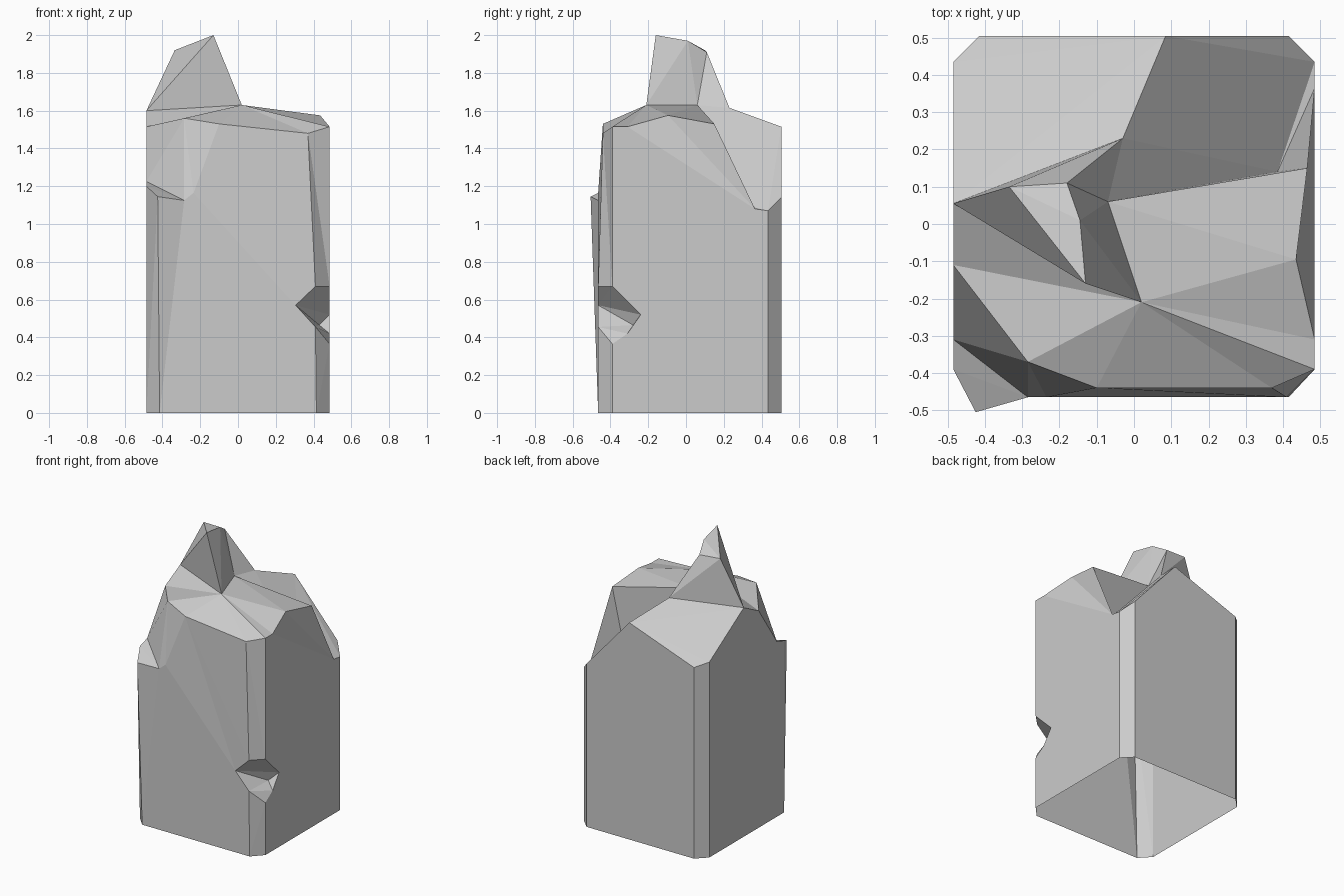
import bpy
import bmesh

old = bpy.data.objects.get("Cube")
if old:
    bpy.data.objects.remove(old, do_unlink=True)

# Stone colour
stone = bpy.data.materials.new("grey stone")
stone.use_nodes = True
grey = (0.6, 0.6, 0.6, 1)
stone.diffuse_color = grey
stone.node_tree.nodes["Principled BSDF"].inputs["Base Color"].default_value = grey

# Outer faces of the shaft, and where its chamfered corners begin
side, front, back = 0.485, -0.465, 0.505
cham_x, cham_front, cham_back = 0.415, -0.39, 0.435


def patchwork(name, corners, patches):
    """Faceted stone shell: each patch names the corners it joins."""
    bm = bmesh.new()
    verts = {key: bm.verts.new(co) for key, co in corners.items()}
    for patch in patches:
        bm.faces.new([verts[key] for key in patch])
    bmesh.ops.recalc_face_normals(bm, faces=bm.faces)
    bmesh.ops.triangulate(bm, faces=bm.faces, ngon_method='EAR_CLIP')
    mesh = bpy.data.meshes.new(name)
    bm.to_mesh(mesh)
    bm.free()
    mesh.materials.append(stone)
    obj = bpy.data.objects.new(name, mesh)
    bpy.context.scene.collection.objects.link(obj)


corners = {}

# Open foot: chamfered square, f/b for front/back and l/r for the -x/+x side
for s, tag in ((-1, "l"), (1, "r")):
    for depth, cham, end in ((front, cham_front, "f"), (back, cham_back, "b")):
        corners[end + tag] = (s * cham_x, depth, 0)
        corners[tag + end] = (s * side, cham, 0)

# Broken rim around the top of the shaft
corners.update({
    "nub": (-0.425, -0.505, 1.145), "nubside": (-side, cham_front, 1.2),
    "ledge": (-side, -0.31, 1.225), "notch": (-0.285, front, 1.125),
    "notchend": (-0.235, front, 1.165), "lip": (-0.1, -0.44, 1.53),
    "frontright": (0.37, -0.44, 1.48), "rightfront": (side, cham_front, 1.515),
    "right": (side, -0.31, 1.515), "ridge": (0.435, -0.095, 1.575),
    "shoulder": (0.465, 0.15, 1.53), "slope": (side, 0.365, 1.08),
    "rightback": (side, cham_back, 1.07), "backright": (cham_x, back, 1.14),
    "back": (0.085, back, 1.515), "backleft": (-cham_x, back, 1.335),
    "leftback": (-side, cham_back, 1.365), "left": (-side, 0.055, 1.6),
    "leftfront": (-side, -0.11, 1.515), "scoop": (-0.285, -0.37, 1.56),
    "pit": (0.385, 0.14, 1.14),
})

# Spike rising from the broken top
corners.update({
    "heel": (-0.03, 0.23, 1.615), "waist": (-0.07, 0.06, 1.63),
    "toe": (0.02, -0.21, 1.63), "peak": (-0.13, -0.16, 2),
    "crest": (-0.145, 0.01, 1.97), "tail": (-0.18, 0.11, 1.91),
    "wing": (-0.335, 0.1, 1.92),
})

# Chip knocked out of the front corner
corners.update({
    "chipleft": (0.305, front, 0.57), "chipdeep": (0.43, -0.28, 0.465),
    "chiptop": (0.41, front, 0.67), "chipcorner": (side, cham_front, 0.67),
    "chipright": (side, -0.24, 0.52), "chiplow": (side, -0.31, 0.42),
    "chipfoot": (side, cham_front, 0.365), "chipfront": (0.41, front, 0.455),
})

walls = [
    ("fl", "fr", "chipfront", "chipleft"),
    ("fl", "chipleft", "notchend", "notch"),
    ("fl", "notch", "nub"),
    ("chipleft", "chiptop", "frontright", "lip"),
    ("chipleft", "lip", "notchend"),
    ("fr", "rf", "chipfoot", "chipfront"),
    ("chiptop", "chipcorner", "rightfront", "frontright"),
    ("rf", "rb", "rightback", "slope", "chipright", "chiplow", "chipfoot"),
    ("chipcorner", "chipright", "slope", "right", "rightfront"),
    ("right", "slope", "shoulder", "ridge"),
    ("rb", "br", "backright", "rightback"),
    ("br", "bl", "backleft", "back", "backright"),
    ("bl", "lb", "leftback", "backleft"),
    ("lb", "lf", "nubside", "ledge", "leftfront", "left", "leftback"),
    ("lf", "fl", "nub", "nubside"),
]
chip = [
    ("chiptop", "chipcorner", "chipright", "chipdeep", "chipleft"),
    ("chipdeep", "chipright", "chiplow"),
    ("chipleft", "chipdeep", "chiplow", "chipfoot", "chipfront"),
]
broken_top = [
    ("ledge", "nubside", "nub", "notch"),
    ("leftfront", "ledge", "notch", "scoop"),
    ("scoop", "notch", "notchend", "lip"),
    ("left", "leftfront", "toe"),
    ("leftfront", "scoop", "toe"),
    ("scoop", "lip", "toe"),
    ("lip", "frontright", "toe"),
    ("frontright", "rightfront", "toe"),
    ("rightfront", "right", "toe"),
    ("toe", "right", "ridge", "waist"),
    ("waist", "ridge", "shoulder"),
    ("waist", "shoulder", "pit"),
    ("pit", "shoulder", "slope"),
    ("waist", "pit", "slope", "rightback", "backright", "back", "heel"),
    ("left", "heel", "back"),
    ("left", "back", "backleft", "leftback"),
]
spike = [
    ("left", "toe", "peak"),
    ("left", "peak", "wing"),
    ("wing", "peak", "crest", "tail"),
    ("peak", "toe", "waist", "crest"),
    ("crest", "waist", "heel", "tail"),
    ("left", "wing", "heel"),
    ("wing", "tail", "heel"),
]
patchwork("broken_pillar", corners, walls + chip + broken_top + spike)
